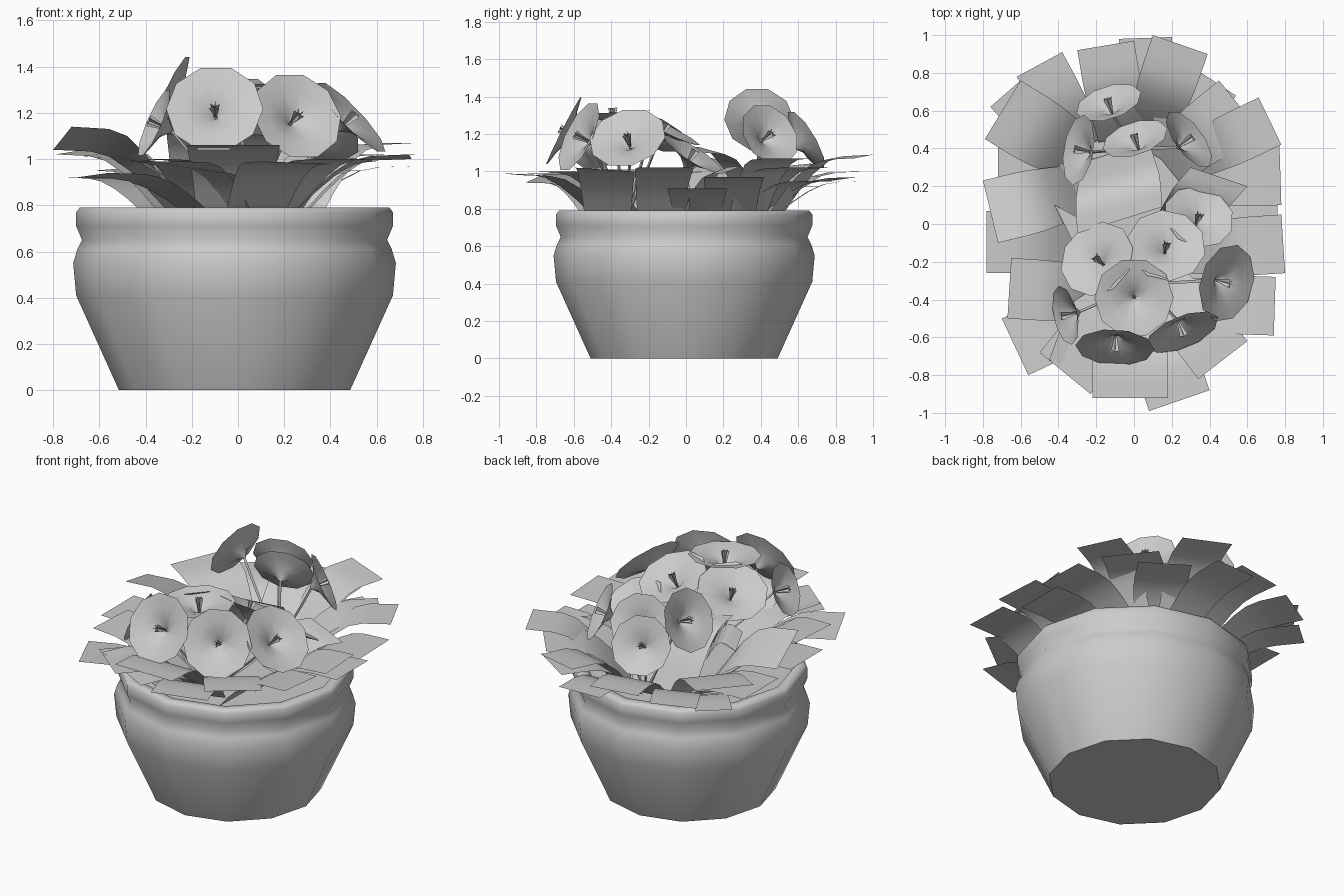
import bpy, bmesh, math
from mathutils import Vector


def make(name, verts, faces, angle=40):
    me = bpy.data.meshes.new(name)
    me.from_pydata([tuple(v) for v in verts], [], faces)
    ob = bpy.data.objects.new(name, me)
    bpy.context.collection.objects.link(ob)
    bpy.ops.object.select_all(action='DESELECT')
    ob.select_set(True)
    bpy.context.view_layer.objects.active = ob
    bpy.ops.object.shade_smooth_by_angle(angle=math.radians(angle))
    return ob


# Rings of n points; fills between rings
def grid_faces(rows, n, closed):
    return [(i * n + j, i * n + (j + 1) % n, (i + 1) * n + (j + 1) % n, (i + 1) * n + j)
            for i in range(rows - 1) for j in range(n if closed else n - 1)]


# Pot: 12-sided lathe with rolled rim, plus soil
N = 12
CX, CY = -0.015, -0.01


def ring(r, z):
    return [Vector((CX + r * math.cos(2 * math.pi * k / N),
                    CY + r * math.sin(2 * math.pi * k / N), z)) for k in range(N)]


profile = [(0.50, 0), (0.685, 0.41), (0.698, 0.55), (0.68, 0.61), (0.66, 0.65),
           (0.685, 0.71), (0.685, 0.77), (0.67, 0.79), (0.62, 0.79), (0.59, 0.74)]
verts = [v for r, z in profile for v in ring(r, z)]
make("pot", verts, [tuple(reversed(range(N)))] + grid_faces(len(profile), N, True), 62)
make("soil", ring(0.592, 0.745), [tuple(range(N))])


# Leaf: arched strip given by its two tip corners, growing out of the pot
def leaf(px, py, qx, qy, zp, zq, length=0.5, base=None):
    p, q = Vector((px, py, 0)), Vector((qx, qy, 0))
    mid = (p + q) / 2
    if base:
        inward = Vector((*base, 0)) - mid
    else:
        e = (q - p).normalized()
        inward = Vector((-e.y, e.x, 0))
        if inward.dot(mid) > 0:
            inward = -inward
        inward *= length
    verts, steps = [], 6
    for i in range(steps + 1):
        t = i / steps
        out = 1 - t
        rise = 0.92 * math.sin(min(1, t * 1.5) * math.pi / 2) + 0.08 * t
        for corner, z in ((p, zp), (q, zq)):
            c = mid + (corner - mid) * (0.8 + 0.2 * min(1, t * 1.8)) + inward * out
            c.z = 0.77 + (z - 0.77) * rise
            verts.append(c)
    make("leaf", verts, grid_faces(steps + 1, 2, False), 60)


for args in [
    (0.10, 1.00, 0.39, 0.90, 1.09, 1.07), (-0.08, 0.98, 0.20, 0.99, 0.95, 0.95),
    (-0.30, 0.92, 0.00, 0.97, 1.00, 1.00), (-0.62, 0.78, -0.38, 0.91, 0.95, 0.97),
    (-0.76, 0.62, -0.60, 0.76, 0.92, 0.92), (-0.79, 0.45, -0.60, 0.76, 1.02, 1.05),
    (-0.80, 0.23, -0.72, -0.10, 1.04, 1.14), (-0.78, -0.26, -0.78, 0.07, 0.97, 0.97),
    (-0.72, 0.45, -0.72, 0.10, 0.91, 0.91), (-0.67, -0.50, -0.65, -0.18, 1.01, 1.01),
    (-0.70, -0.50, -0.56, -0.80, 0.92, 0.94), (-0.50, -0.68, -0.23, -0.90, 0.99, 0.99),
    (-0.22, -0.92, 0.18, -0.92, 1.06, 1.06), (0.08, -0.99, 0.40, -0.88, 0.99, 0.98),
    (0.34, -0.82, 0.60, -0.62, 1.00, 1.00), (0.74, -0.59, 0.75, -0.28, 1.02, 1.00),
    (0.80, -0.26, 0.78, 0.05, 1.02, 1.02), (0.78, 0.10, 0.77, 0.42, 0.97, 0.97),
    (0.78, 0.42, 0.66, 0.67, 1.07, 1.07), (0.66, 0.50, 0.45, 0.76, 1.02, 1.02),
    (-0.45, -0.72, -0.08, -0.86, 1.00, 0.94), (0.76, -0.10, 0.76, 0.22, 0.91, 0.91),
    (0.28, 0.85, 0.54, 0.68, 0.95, 0.95),
]:
    leaf(*args)

# Inner leaves between the two flower clusters
leaf(-0.30, -0.05, 0.15, 0.09, 1.14, 1.10, base=(-0.10, 0.38))
leaf(0.30, 0.30, 0.60, 0.20, 1.03, 0.99, base=(0.25, 0.02))
leaf(-0.42, 0.10, -0.30, -0.14, 1.00, 1.00, base=(-0.02, -0.20))


# Flower: ten-sided funnel with crossed stamen blades and a thin stem
def flower(center, normal, radius, root):
    c, n = Vector(center), Vector(normal).normalized()
    rot = n.to_track_quat('Z', 'Y')

    def place(x, y, z):
        return c + rot @ Vector((x, y, z))

    rings = [(0.008, -0.07), (0.05, -0.03), (0.13, 0.0), (radius, 0.015)]
    k = 10
    v = [place(r * math.cos(2 * math.pi * j / k), r * math.sin(2 * math.pi * j / k), z)
         for r, z in rings for j in range(k)]
    make("flower", v, grid_faces(len(rings), k, True), 60)
    v, f = [], []
    for a in (0.4, 1.45, 2.5):
        x, y = math.cos(a), math.sin(a)
        f.append(tuple(range(len(v), len(v) + 4)))
        v += [place(-0.005 * x, -0.005 * y, -0.06), place(0.005 * x, 0.005 * y, -0.06),
              place(0.025 * x, 0.025 * y, 0.04), place(-0.025 * x, -0.025 * y, 0.04)]
    make("stamen", v, f)
    start, end = Vector(root), place(0, 0, -0.065)
    bend = (start + end) / 2 + Vector((0, 0, -0.02))
    v = []
    for i in range(5):
        t = i / 4
        s = start * (1 - t) ** 2 + bend * 2 * t * (1 - t) + end * t * t
        for j in range(3):
            a = 2 * math.pi * j / 3
            v.append(s + Vector((0.009 * math.cos(a), 0.009 * math.sin(a), 0)))
    make("stem", v, grid_faces(5, 3, True), 70)


front, back = (0.05, -0.32, 0.75), (0.0, 0.40, 0.75)
for center, normal, radius, root in [
    ((-0.10, -0.64, 1.21), (-0.05, -0.88, 0.45), 0.21, front),
    ((0.25, -0.56, 1.18), (0.35, -0.85, 0.42), 0.205, front),
    ((0.48, -0.31, 1.17), (0.70, -0.20, 0.66), 0.21, front),
    ((0.00, -0.39, 1.30), (0.0, -0.05, 1.0), 0.21, front),
    ((0.17, -0.12, 1.22), (0.10, 0.45, 0.90), 0.21, front),
    ((-0.19, -0.19, 1.20), (-0.40, 0.35, 0.85), 0.21, front),
    ((-0.35, -0.48, 1.15), (-0.92, -0.20, 0.40), 0.16, front),
    ((0.34, 0.03, 1.08), (0.20, 0.50, 0.80), 0.19, front),
    ((-0.13, 0.63, 1.16), (-0.28, 0.85, 0.50), 0.18, back),
    ((0.01, 0.44, 1.19), (-0.28, 0.85, 0.50), 0.18, back),
    ((-0.28, 0.39, 1.27), (-0.90, 0.15, 0.42), 0.19, back),
    ((0.28, 0.44, 1.19), (0.70, 0.52, 0.40), 0.18, back),
]:
    flower(center, normal, radius, root)
